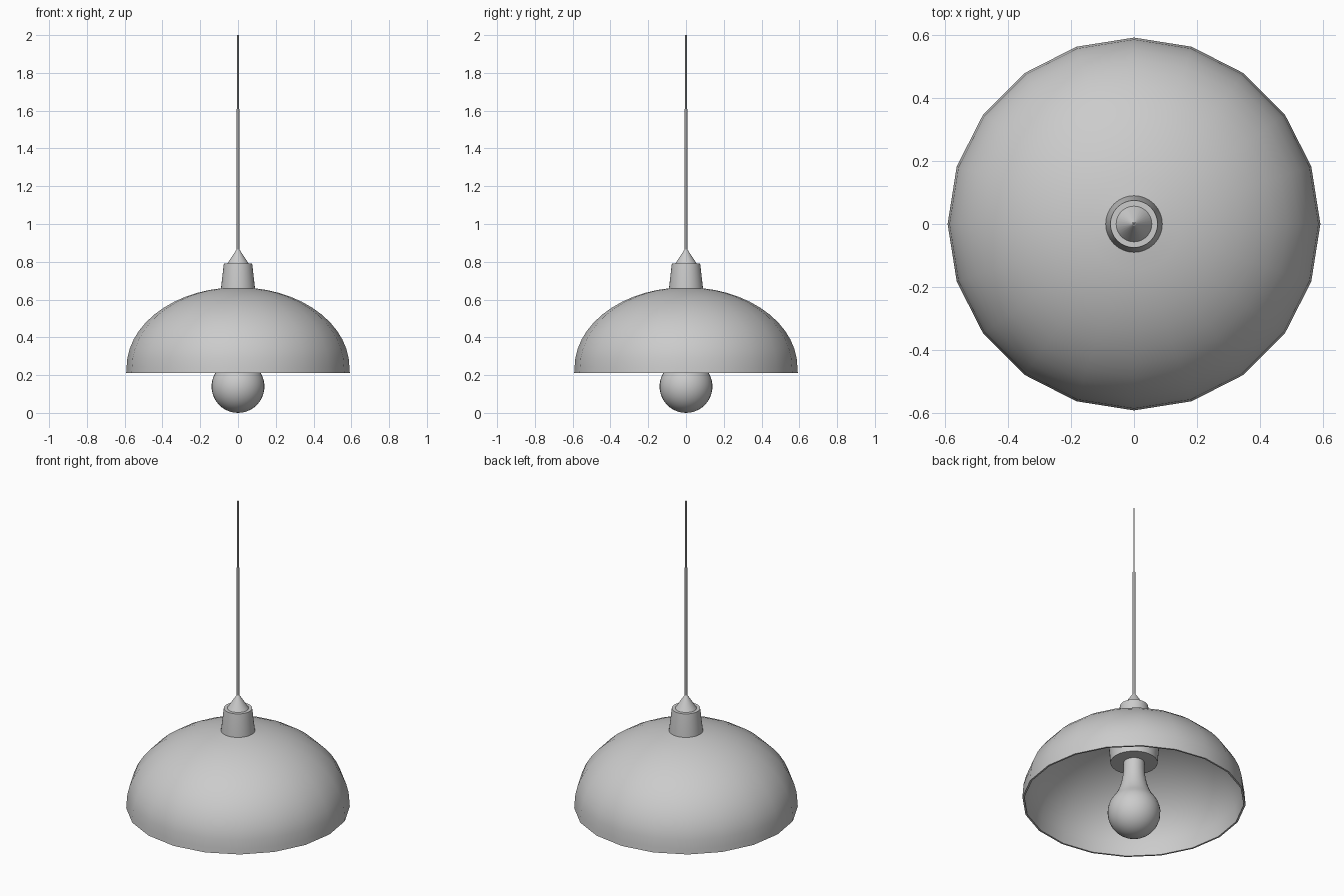
import bpy, bmesh, math

if "Cube" in bpy.data.objects:
    bpy.data.objects.remove(bpy.data.objects["Cube"])


def lathe(name, profile, sides, angle=40):
    """Spin a (radius, z) profile around the z axis; zero radius makes a pole."""
    bm = bmesh.new()
    rings = []
    for r, z in profile:
        if r < 1e-6:
            rings.append([bm.verts.new((0, 0, z))])
        else:
            rings.append([bm.verts.new((r * math.cos(2 * math.pi * i / sides),
                                        r * math.sin(2 * math.pi * i / sides), z))
                          for i in range(sides)])
    for a, b in zip(rings, rings[1:]):
        for i in range(sides):
            j = (i + 1) % sides
            quad = [a[i % len(a)], a[j % len(a)], b[j % len(b)], b[i % len(b)]]
            bm.faces.new(list(dict.fromkeys(quad)))
    bmesh.ops.recalc_face_normals(bm, faces=bm.faces)
    mesh = bpy.data.meshes.new(name)
    bm.to_mesh(mesh)
    bm.free()
    obj = bpy.data.objects.new(name, mesh)
    bpy.context.collection.objects.link(obj)
    bpy.ops.object.select_all(action='DESELECT')
    obj.select_set(True)
    bpy.context.view_layer.objects.active = obj
    bpy.ops.object.shade_smooth_by_angle(angle=math.radians(angle))
    return obj


def dome(a, z0, b, steps=12, end=0.08):
    """Quarter ellipse from the rim up to the collar radius."""
    stop = math.acos(end / a)
    return [(a * math.cos(stop * i / steps), z0 + b * math.sin(stop * i / steps))
            for i in range(steps + 1)]


# Thin 20-sided shade: outer dome, then back down the inside to the rim
outer = [(0.592, 0.21)] + dome(0.59, 0.24, 0.425)
inner = [(0.582, 0.21)] + dome(0.58, 0.24, 0.413)
lathe("shade", outer + inner[::-1] + outer[:1], 20)

# Tapered collar on top of the shade
lathe("collar", [(0, 0.64), (0.09, 0.64), (0.09, 0.66), (0.075, 0.79),
                 (0.06, 0.79), (0, 0.79)], 32)

# Cone where the cord enters the collar
lathe("cord_grip", [(0, 0.785), (0.06, 0.785), (0.007, 0.866), (0, 0.866)], 32)

# Cord: thicker sleeve below, thin wire above
lathe("cord_sleeve", [(0, 0.86), (0.007, 0.86), (0.007, 1.61), (0, 1.61)], 12)
lathe("cord_wire", [(0, 1.6), (0.004, 1.6), (0.004, 2.0), (0, 2.0)], 12)

# Lamp holder under the dome
lathe("lamp_holder", [(0, 0.445), (0.125, 0.445), (0.142, 0.645), (0, 0.645)], 32)

# Bulb: sphere blending into a narrow neck
R = 0.14
ball = [(R * math.sin(t), R - R * math.cos(t))
        for t in (math.radians(132) * i / 14 for i in range(15))]
ball[0] = (0, 0)
neck = [(0.086, 0.265), (0.073, 0.30), (0.062, 0.345), (0.056, 0.39),
        (0.055, 0.46), (0, 0.46)]
lathe("bulb", ball + neck, 32)
